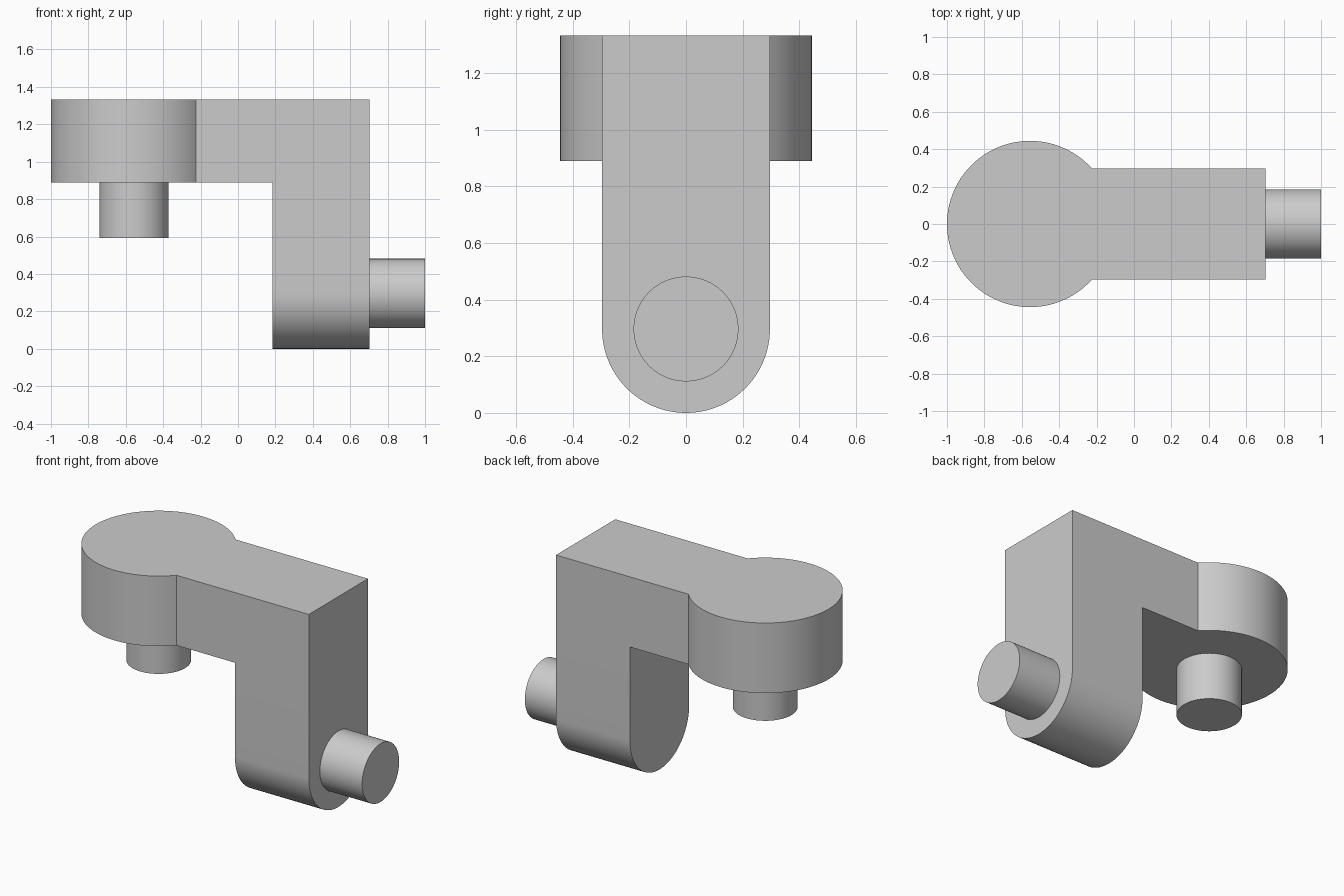
import bpy
import bmesh
from math import asin, cos, pi, sin
from mathutils import Vector

cube = bpy.data.objects.get("Cube")
if cube:
    bpy.data.objects.remove(cube, do_unlink=True)

U = 1 / 27  # design module: all dimensions are whole multiples
HEAD_X, HEAD_R = -15 * U, 12 * U
HALF_W, PEG_R = 8 * U, 5 * U
LEG_X0, LEG_X1 = 5 * U, 19 * U
ARM_Z0, TOP = 24 * U, 36 * U
PEG_LEN, EMBED = 8 * U, 0.02

grey = bpy.data.materials.new("plain grey")
grey.use_nodes = True
colour = (0.6, 0.6, 0.6, 1)
grey.diffuse_color = colour
grey.node_tree.nodes["Principled BSDF"].inputs["Base Color"].default_value = colour


def arc(cx, cy, r, start, end, steps):
    angles = [start + (end - start) * i / steps for i in range(steps + 1)]
    return [(cx + r * cos(a), cy + r * sin(a)) for a in angles]


def extrude(name, outline, to_3d, offset):
    """Close a flat outline and extrude it into a solid."""
    bm = bmesh.new()
    face = bm.faces.new([bm.verts.new(to_3d(*p)) for p in outline])
    result = bmesh.ops.extrude_face_region(bm, geom=[face])
    verts = [g for g in result["geom"] if isinstance(g, bmesh.types.BMVert)]
    bmesh.ops.translate(bm, verts=verts, vec=Vector(offset))
    bmesh.ops.recalc_face_normals(bm, faces=bm.faces)
    mesh = bpy.data.meshes.new(name)
    bm.to_mesh(mesh)
    bm.free()
    mesh.materials.append(grey)
    obj = bpy.data.objects.new(name, mesh)
    bpy.context.collection.objects.link(obj)
    return obj


def activate(obj):
    bpy.ops.object.select_all(action="DESELECT")
    obj.select_set(True)
    bpy.context.view_layer.objects.active = obj


# Round head running into the straight arm
a = asin(HALF_W / HEAD_R)
keyhole = arc(HEAD_X, 0, HEAD_R, a, 2 * pi - a, 80)
keyhole += [(LEG_X1, -HALF_W), (LEG_X1, HALF_W)]
body = extrude("bracket_body", keyhole, lambda x, y: (x, y, ARM_Z0), (0, 0, TOP - ARM_Z0))

# Leg with a half-round foot, merged into the arm
u_shape = arc(0, HALF_W, HALF_W, pi, 2 * pi, 48) + [(HALF_W, TOP), (-HALF_W, TOP)]
leg = extrude("leg", u_shape, lambda y, z: (LEG_X0, y, z), (LEG_X1 - LEG_X0, 0, 0))
union = body.modifiers.new("merge leg", "BOOLEAN")
union.operation, union.solver, union.object = "UNION", "EXACT", leg
activate(body)
bpy.ops.object.modifier_apply(modifier=union.name)
bpy.data.objects.remove(leg, do_unlink=True)

# Pegs: one below the head, one out of the side of the foot
circle = arc(0, 0, PEG_R, 0, 2 * pi, 64)[:-1]
head_peg = extrude("head_peg", circle, lambda x, y: (HEAD_X + x, y, ARM_Z0 + EMBED),
                   (0, 0, -PEG_LEN - EMBED))
foot_peg = extrude("foot_peg", circle, lambda y, z: (LEG_X1 - EMBED, y, HALF_W + z),
                   (PEG_LEN + EMBED, 0, 0))

for part in (body, head_peg, foot_peg):
    activate(part)
    bpy.ops.object.shade_smooth_by_angle(angle=pi / 6)
